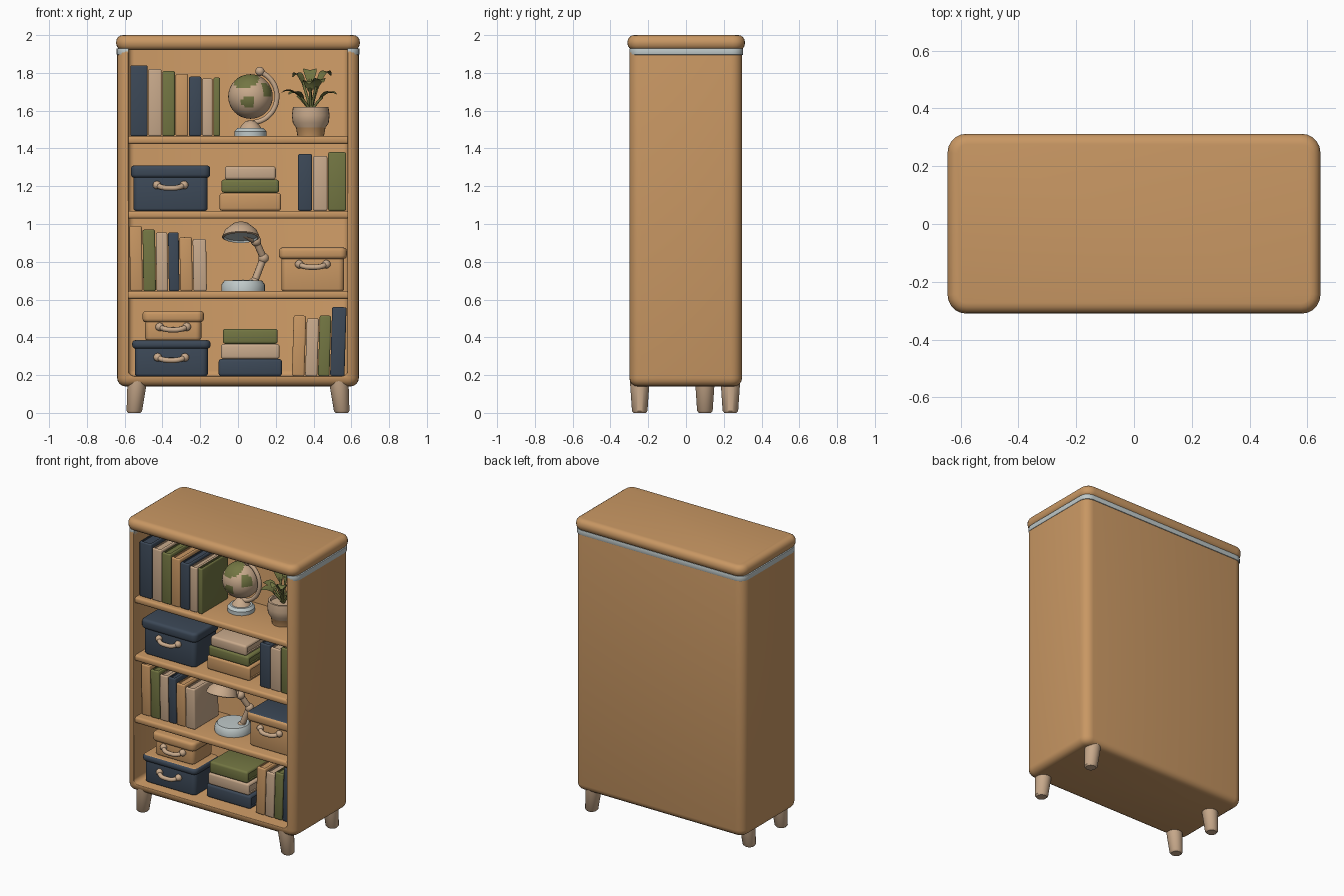
import bpy, bmesh, math
from mathutils import Vector, Matrix

cube = bpy.data.objects.get("Cube")
if cube:
    bpy.data.objects.remove(cube)


def material(name, r, g, b):
    m = bpy.data.materials.new(name)
    m.use_nodes = True
    m.diffuse_color = (r, g, b, 1)
    m.node_tree.nodes["Principled BSDF"].inputs["Base Color"].default_value = (r, g, b, 1)
    return m


WOOD = material("warm_wood", .58, .31, .125)
NAVY = material("slate_navy", .045, .065, .095)
OLIVE = material("olive_green", .17, .18, .055)
CREAM = material("cream", .58, .40, .26)
PALE = material("pale_grey", .52, .58, .58)
made = []


def finish(name, bm, *mats):
    mesh = bpy.data.meshes.new(name)
    bm.to_mesh(mesh)
    bm.free()
    ob = bpy.data.objects.new(name, mesh)
    bpy.context.collection.objects.link(ob)
    for m in mats:
        mesh.materials.append(m)
    made.append(ob)
    return ob


def rounded_box(name, lo, hi, mat, r=.01, upright=0, seg=3, groove=None, top=None, tilt=0):
    """Box from corner to corner with rounded edges, an optional sunken side and a top colour."""
    lo, hi = Vector(lo), Vector(hi)
    bm = bmesh.new()
    bmesh.ops.create_cube(bm, size=1)
    bmesh.ops.scale(bm, vec=hi - lo, verts=bm.verts)
    if upright:
        edges = [e for e in bm.edges if abs(e.verts[0].co.z - e.verts[1].co.z) > .001]
        bmesh.ops.bevel(bm, geom=edges, offset=upright, segments=5, profile=.5, affect='EDGES')
    edges = [e for e in bm.edges if e.calc_face_angle() > .9]
    bmesh.ops.bevel(bm, geom=edges, offset=r, segments=seg, profile=.5, affect='EDGES')
    if groove:
        faces = [f for f in bm.faces if f.normal.dot(Vector(groove)) > .99]
        bmesh.ops.inset_region(bm, faces=faces, thickness=.004)
        bmesh.ops.inset_region(bm, faces=faces, thickness=.002, depth=-.008)
    if top:
        for f in bm.faces:
            f.material_index = int(f.normal.z > .8)
    bmesh.ops.rotate(bm, verts=bm.verts, matrix=Matrix.Rotation(tilt, 3, 'Y'))
    bmesh.ops.translate(bm, verts=bm.verts, vec=(lo + hi) / 2)
    return finish(name, bm, mat, *([top] if top else []))


def lathe(name, centre, profile, *mats, rule=None):
    """Turn (radius, height) points about a vertical axis."""
    bm = bmesh.new()
    verts = [bm.verts.new((r, 0, z)) for r, z in profile]
    edges = [bm.edges.new(p) for p in zip(verts, verts[1:])]
    bmesh.ops.spin(bm, geom=verts + edges, angle=math.tau, steps=28, axis=(0, 0, 1), cent=(0, 0, 0))
    bmesh.ops.remove_doubles(bm, verts=bm.verts, dist=.0001)
    bmesh.ops.recalc_face_normals(bm, faces=bm.faces)
    for f in bm.faces:
        f.material_index = int(bool(rule and rule(f.calc_center_median())))
    bmesh.ops.translate(bm, verts=bm.verts, vec=centre)
    return finish(name, bm, *mats)


def ball(name, centre, r, *mats, rule=None):
    bm = bmesh.new()
    bmesh.ops.create_uvsphere(bm, u_segments=40, v_segments=24, radius=r)
    for f in bm.faces:
        f.material_index = int(bool(rule and rule(f.calc_center_median().normalized())))
    bmesh.ops.translate(bm, verts=bm.verts, vec=centre)
    return finish(name, bm, *mats)


def tube(name, points, r, mat):
    cu = bpy.data.curves.new(name, 'CURVE')
    cu.dimensions, cu.bevel_depth, cu.bevel_resolution = '3D', r, 3
    cu.use_fill_caps, cu.resolution_u = True, 6
    sp = cu.splines.new('BEZIER')
    sp.bezier_points.add(len(points) - 1)
    for bp, p in zip(sp.bezier_points, points):
        bp.co = p
        bp.handle_left_type = bp.handle_right_type = 'AUTO'
    cu.materials.append(mat)
    ob = bpy.data.objects.new(name, cu)
    bpy.context.collection.objects.link(ob)


# Cabinet shell, cap and pale seam, hollowed from the front
body = rounded_box("cabinet_body", (-.64, -.3, .14), (.64, .297, 1.95), WOOD, .045, .06, 4)
seam = rounded_box("cap_seam", (-.643, -.298, 1.895), (.643, .302, 1.93), PALE, .004, .06, 2)
cutter = rounded_box("opening_cutter", (-.58, -.6, .195), (.58, .08, 2.1), WOOD, .03)
cutter.hide_render = True
for ob in (body, seam):
    bpy.context.view_layer.objects.active = ob
    cut = ob.modifiers.new("opening", 'BOOLEAN')
    cut.object, cut.operation, cut.solver = cutter, 'DIFFERENCE', 'EXACT'
    bpy.ops.object.modifier_apply(modifier="opening")
rim = body.modifiers.new("soft_rim", 'BEVEL')
rim.width, rim.segments, rim.limit_method, rim.angle_limit = .014, 3, 'ANGLE', math.radians(60)
bpy.context.view_layer.objects.active = body
bpy.ops.object.modifier_apply(modifier="soft_rim")
made.remove(cutter)
bpy.data.objects.remove(cutter)
rounded_box("cabinet_cap", (-.645, -.31, 1.92), (.645, .312, 2), WOOD, .036, .065, 4)

# Shelves
FLOORS = (.195, .645, 1.07, 1.465)
for z in FLOORS[1:]:
    rounded_box("shelf", (-.6, -.285, z - .042), (.6, .1, z), WOOD, .014)

# Splayed legs
for x, y in ((-.55, -.245), (.55, -.245), (-.55, .1), (.55, .235)):
    leg = lathe("leg", (x, y, 0), [(0, 0), (.032, 0), (.041, .01), (.052, .17), (0, .17)], CREAM)
    leg.data.transform(Matrix.Translation((x, y, 0))
                       @ Matrix.Shear('XY', 3, (-.1 * math.copysign(1, x), 0)).to_4x4()
                       @ Matrix.Translation((-x, -y, 0)))


def book_row(x, z, front, books, tilt=0):
    for mat, w, h in books:
        rounded_box("upright_book", (x + .002, front, z), (x + w - .002, .03, z + h), mat, .009,
                    groove=(0, 0, 1), tilt=tilt)
        x += w


def book_stack(x, z, books):
    for mat, w, h in books:
        rounded_box("flat_book", (x - w / 2, -.2, z), (x + w / 2, .03, z + h), mat, .014,
                    groove=(1, 0, 0))
        z += h


def storage_box(x, w, z, h, lid, mat, front=-.23, top=None, handle=.6):
    back, half = .02, w / 2
    rounded_box("box_body", (x - half + .014, front + .014, z), (x + half - .014, back - .01, z + h - lid + .01),
                mat, .012, .03)
    rounded_box("box_lid", (x - half, front, z + h - lid), (x + half, back, z + h), mat, .018, .035, top=top)
    hz, hy, s = z + h * handle, front + .012, .072
    tube("box_handle", [(x - s, hy, hz + .006), (x - s * .7, hy - .025, hz - .006), (x, hy - .03, hz - .012),
                        (x + s * .7, hy - .025, hz - .006), (x + s, hy, hz + .006)], .014, CREAM)
    for side in (-1, 1):
        ball("handle_knob", (x + side * s, hy - .004, hz + .004), .022, CREAM)


# Bottom shelf
z = FLOORS[0]
storage_box(-.353, .415, z, .19, .045, NAVY, -.25, WOOD, .5)
storage_box(-.343, .325, z + .19, .155, .06, WOOD, -.22, None, .43)
book_stack(.065, z, [(NAVY, .335, .09), (CREAM, .31, .08), (OLIVE, .29, .08)])
book_row(.288, z, -.22, [(WOOD, .07, .32), (CREAM, .068, .305), (OLIVE, .065, .32), (NAVY, .08, .365)], .03)

# Third shelf down
z = FLOORS[1]
book_row(-.575, z, -.23, [(WOOD, .07, .345), (OLIVE, .07, .325), (CREAM, .065, .31), (NAVY, .06, .31),
                          (WOOD, .07, .285), (CREAM, .075, .275)], -.015)
storage_box(.396, .36, z, .23, .06, WOOD, -.23, NAVY)

# Desk lamp
lathe("lamp_base", (.027, -.09, z), [(0, 0), (.115, 0), (.115, .035), (.1, .055), (0, .06)], PALE)
joints = [Vector(p) for p in ((.085, -.08, .69), (.135, -.07, .82), (.095, -.11, .91), (.03, -.17, .95))]
for a, b in zip(joints, joints[1:]):
    tube("lamp_arm", [a, b], .019, CREAM)
for j in joints[:-1]:
    ball("lamp_joint", j, .028, CREAM)
shade = lathe("lamp_shade", (0, 0, 0), [(0, .05), (.04, .048), (.085, .01), (.1, -.025), (.09, -.03), (.085, -.02), (0, -.015)],
              CREAM, PALE, rule=lambda c: c.z < -.014 and c.xy.length < .088)
shade.data.transform(Matrix.Translation((.015, -.19, .955)) @ Matrix.Rotation(-.3, 4, 'X'))

# Second shelf down
z = FLOORS[2]
storage_box(-.357, .42, z, .24, .065, NAVY, -.25, None, .55)
book_stack(.065, z, [(WOOD, .325, .095), (OLIVE, .305, .07), (CREAM, .27, .07)])
book_row(.315, z, -.22, [(NAVY, .08, .3), (CREAM, .08, .29), (OLIVE, .1, .31)])

# Top shelf books
z = FLOORS[3]
book_row(-.572, z, -.255, [(NAVY, .095, .375), (CREAM, .075, .355), (OLIVE, .07, .345), (WOOD, .07, .33),
                           (NAVY, .07, .315), (CREAM, .06, .305), (OLIVE, .04, .31)])

# Globe with painted land, swung on an arc
gx, gy, gz = .066, -.06, 1.675
LAND = [(Vector(d).normalized(), size) for d, size in
        (((-.2, -.5, .9), .62), ((-.1, -1, -.25), .3), ((.8, -.6, .3), .36), ((.7, .6, 0), .6), ((-.9, .4, -.1), .5))]
ball("globe", (gx, gy, gz), .118, CREAM, OLIVE, rule=lambda n: any(n.angle(d) < s for d, s in LAND))
arc = [math.radians(a) for a in range(-85, 80, 20)]
tube("globe_arc", [(gx + .14 * math.cos(a), gy, gz + .14 * math.sin(a)) for a in arc], .014, CREAM)
ball("globe_knob", (gx + .05, gy, gz + .133), .024, CREAM)
lathe("globe_base", (gx, gy, z), [(0, 0), (.085, 0), (.085, .025), (.07, .042), (0, .045)], PALE)
lathe("globe_stem", (gx, gy, z + .04), [(.06, 0), (.045, .02), (.025, .04), (0, .045)], CREAM)

# Plant pot with a bare lower band
px, py = .385, -.06
lathe("plant_pot", (px, py, z), [(0, 0), (.07, 0), (.078, .045), (.095, .07), (.1, .11), (.094, .155),
                                 (.08, .155), (.08, .135), (0, .135)], CREAM, WOOD, rule=lambda c: c.z < .05)


def leaf(direction, reach, rise, width):
    """Arching pointed leaf with a folded midrib, on a stem."""
    out = Vector((math.cos(direction), math.sin(direction), 0))
    side, root = Vector((-out.y, out.x, 0)), Vector((px, py, z + .13))
    path = lambda t: root + out * reach * t + Vector((0, 0, rise * math.sin(t * 2)))
    bm, rows, n = bmesh.new(), [], 8
    for i in range(n + 1):
        t = .35 + .65 * i / n
        w = width * math.sin(math.pi * (.04 + .94 * i / n)) ** .7
        rows.append([bm.verts.new(path(t) + side * w * s + Vector((0, 0, abs(s) * w * .25))) for s in (-1, 0, 1)])
    for a, b in zip(rows, rows[1:]):
        for k in (0, 1):
            bm.faces.new((a[k], b[k], b[k + 1], a[k + 1]))
    bmesh.ops.solidify(bm, geom=bm.faces[:], thickness=.006)
    finish("leaf", bm, OLIVE)
    tube("leaf_stem", [path(t) for t in (0, .2, .45)], .007, OLIVE)


for deg, reach, rise, width in ((180, .155, .11, .036), (215, .14, .1, .036), (150, .11, .2, .036), (265, .11, .16, .034),
                                (95, .07, .22, .036), (35, .13, .21, .036), (335, .15, .1, .036), (300, .13, .17, .034)):
    leaf(math.radians(deg), reach, rise, width)

# Smooth shading with crisp creases
bpy.ops.object.select_all(action='DESELECT')
for ob in made:
    ob.select_set(True)
bpy.context.view_layer.objects.active = body
bpy.ops.object.shade_smooth_by_angle(angle=math.radians(40))
